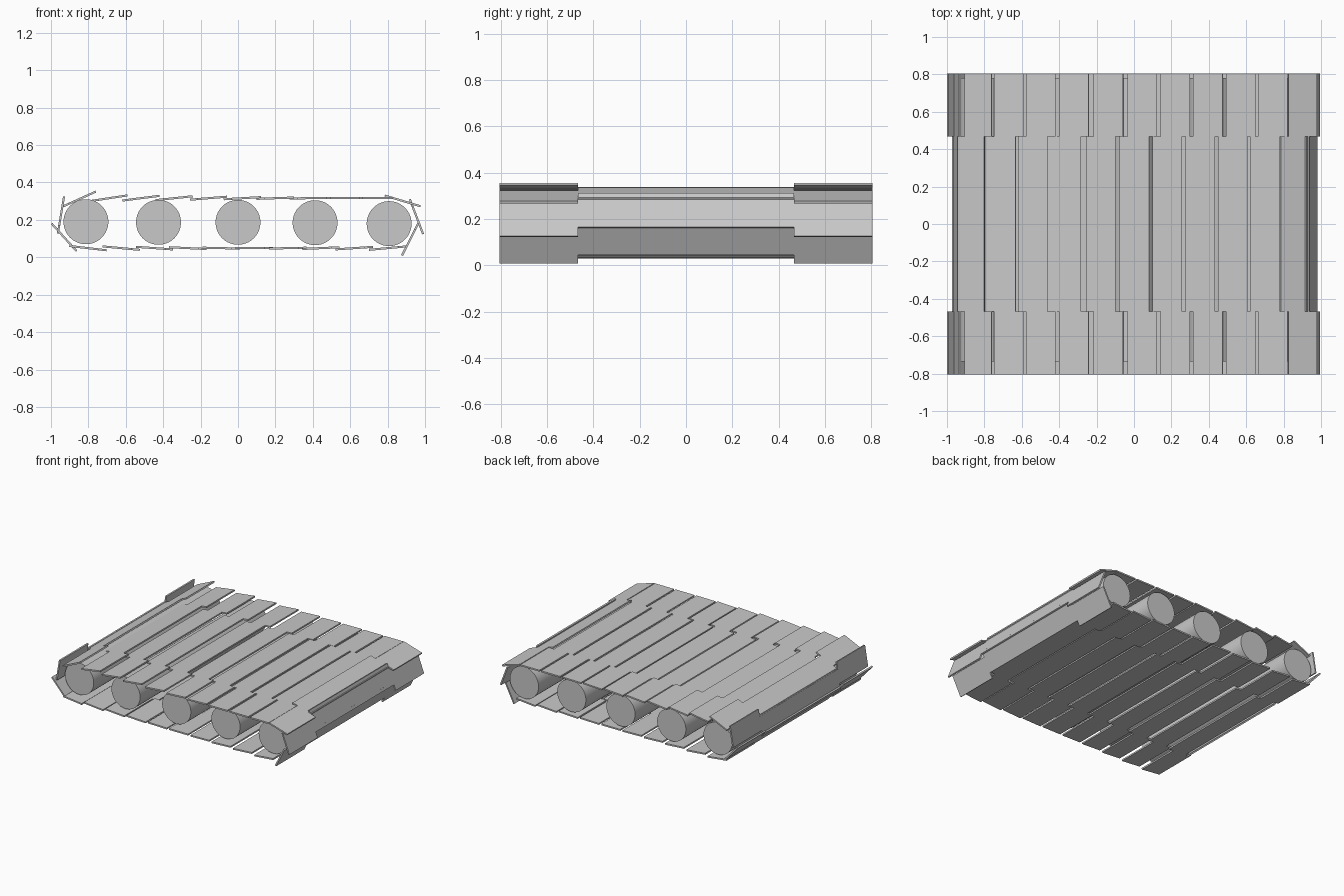
import bpy, bmesh, math
from mathutils import Matrix, Vector

if "Cube" in bpy.data.objects:
    bpy.data.objects.remove(bpy.data.objects["Cube"])

grey = bpy.data.materials.new("plain_grey")
grey.diffuse_color = (0.58, 0.58, 0.58, 1)
grey.use_nodes = True
grey.node_tree.nodes["Principled BSDF"].inputs["Base Color"].default_value = grey.diffuse_color

HALF = 0.805      # half width of the belt
STEP = 0.467      # where the side tabs begin
LENGTH = 0.2      # tail of the middle to tip of the tabs
OFFSET = 0.042    # how far the tabs sit ahead of the middle
THICK = 0.011


def finish(name, bm):
    mesh = bpy.data.meshes.new(name)
    bmesh.ops.recalc_face_normals(bm, faces=bm.faces)
    bm.to_mesh(mesh)
    bm.free()
    mesh.materials.append(grey)
    obj = bpy.data.objects.new(name, mesh)
    bpy.context.collection.objects.link(obj)
    return obj


def slat(name, tail, tip):
    """Stepped interlocking slat lying from tail to tip, both (x, z)."""
    half = [(LENGTH - OFFSET, STEP), (LENGTH, STEP), (LENGTH, HALF),
            (OFFSET, HALF), (OFFSET, STEP), (0, STEP)]
    outline = half + [(u, -v) for u, v in reversed(half)]
    bm = bmesh.new()
    face = bm.faces.new([bm.verts.new((u, v, -THICK / 2)) for u, v in outline])
    ext = bmesh.ops.extrude_face_region(bm, geom=[face])
    moved = [g for g in ext["geom"] if isinstance(g, bmesh.types.BMVert)]
    bmesh.ops.translate(bm, verts=moved, vec=(0, 0, THICK))
    dx, dz = tip[0] - tail[0], tip[1] - tail[1]
    centre = Vector(((tip[0] + tail[0]) / 2, 0, (tip[1] + tail[1]) / 2))
    place = (Matrix.Translation(centre)
             @ Matrix.Rotation(-math.atan2(dz, dx), 4, 'Y')
             @ Matrix.Translation((-LENGTH / 2, 0, 0)))
    bmesh.ops.transform(bm, matrix=place, verts=bm.verts)
    finish(name, bm)


# upper run: lifted tips on the left, lying flat towards the right
for i, tip_x in enumerate((-0.59, -0.42, -0.242, -0.058, 0.123,
                           0.299, 0.474, 0.649, 0.821)):
    dz = max(0.0, 0.03 * (1 - i / 6.5))
    slat(f"upper_slat_{i + 1}", (tip_x - 0.199, 0.316 - dz / 2),
         (tip_x, 0.316 + dz / 2))

# lower run, travelling back to the left
for k in range(10):
    tip_x = 0.70 - 0.178 * k
    dz = -0.018 + 0.041 * k / 9
    slat(f"lower_slat_{k + 1}", (tip_x + 0.199, 0.049 - dz / 2),
         (tip_x, 0.049 + dz / 2))

# slats wrapping around both ends
ends = [((0.785, 0.33), (0.975, 0.273)),
        ((0.918, 0.312), (0.990, 0.123)),
        ((0.968, 0.190), (0.876, 0.008)),
        ((-0.863, 0.033), (-0.996, 0.180)),
        ((-0.963, 0.128), (-0.930, 0.325)),
        ((-0.940, 0.270), (-0.763, 0.350))]
for i, (tail, tip) in enumerate(ends):
    slat(f"end_slat_{i + 1}", tail, tip)

# rollers carrying the belt
for i, (x, z) in enumerate(((-0.813, 0.19), (-0.425, 0.187), (0, 0.187),
                            (0.412, 0.185), (0.808, 0.18))):
    bm = bmesh.new()
    bmesh.ops.create_cone(
        bm, cap_ends=True, segments=64, radius1=0.12, radius2=0.12, depth=1.515,
        matrix=Matrix.Translation((x, 0.0225, z)) @ Matrix.Rotation(math.pi / 2, 4, 'X'))
    for f in bm.faces:
        f.smooth = len(f.verts) == 4
    for e in bm.edges:
        e.smooth = all(f.smooth for f in e.link_faces)
    finish(f"roller_{i + 1}", bm)
